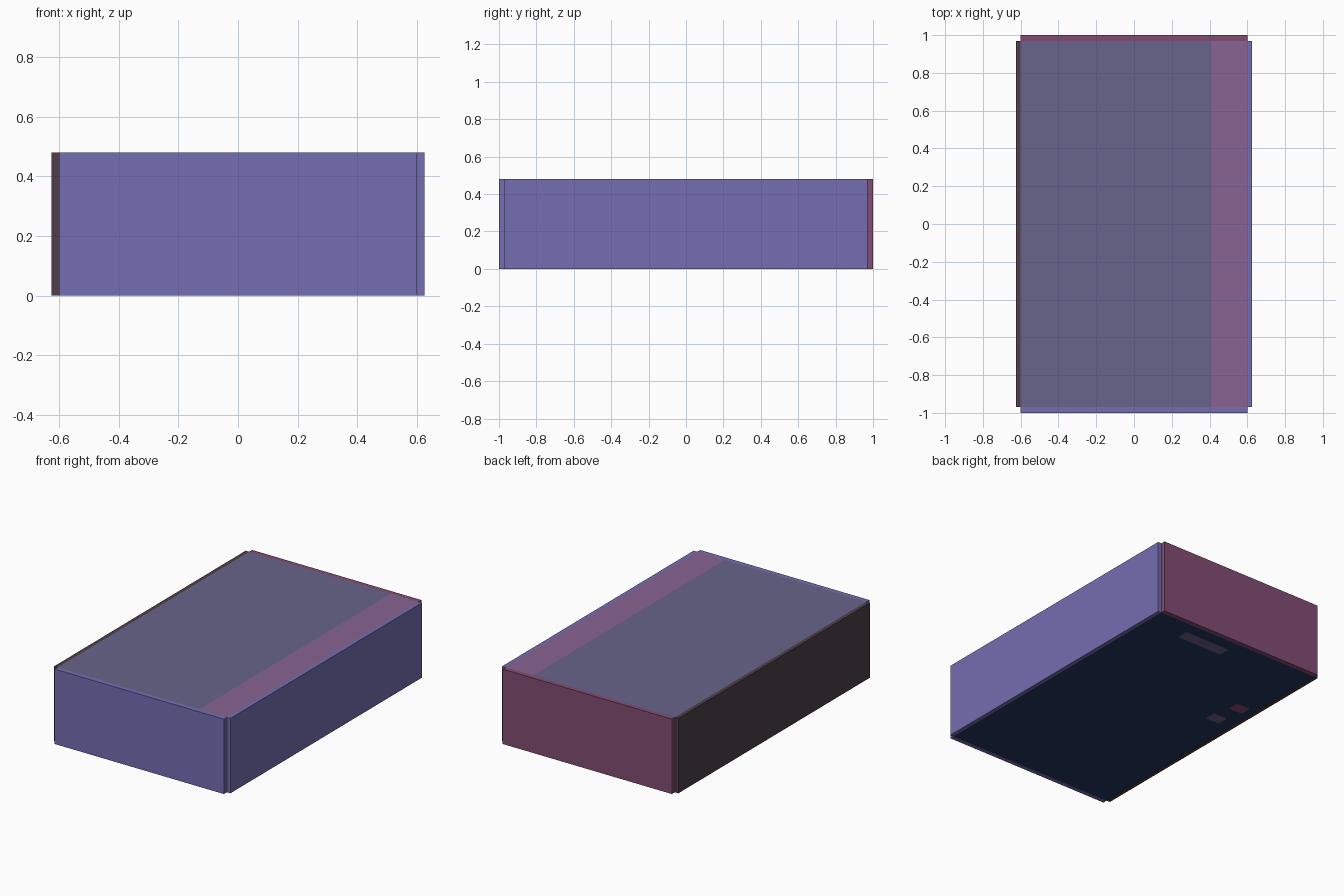
import bpy

cube = bpy.data.objects.get("Cube")
if cube:
    bpy.data.objects.remove(cube, do_unlink=True)


def material(name, rgb):
    """Flat material from 8-bit display colour, converted to linear."""
    lin = [((c / 255 + 0.055) / 1.055) ** 2.4 for c in rgb] + [1.0]
    mat = bpy.data.materials.new(name)
    mat.use_nodes = True
    mat.diffuse_color = lin
    mat.node_tree.nodes["Principled BSDF"].inputs["Base Color"].default_value = lin
    return mat


violet = material("violet", (117, 109, 178))
slate = material("slate_grey", (104, 100, 139))
mauve = material("mauve", (137, 100, 146))
plum = material("plum", (130, 77, 114))
brown = material("dark_brown", (78, 62, 72))
navy = material("navy", (34, 54, 93))


def panel(name, mat, x, y, z):
    """Box spanning the given (low, high) ranges."""
    bpy.ops.mesh.primitive_cube_add(size=1)
    ob = bpy.context.object
    ob.name = name
    spans = (x, y, z)
    ob.location = [(a + b) / 2 for a, b in spans]
    ob.scale = [b - a for a, b in spans]
    bpy.ops.object.transform_apply(location=True, scale=True)
    ob.data.materials.append(mat)
    return ob


W, SIDE = 0.6, 0.625      # inner and outer half width
D, END = 0.97, 1.0        # inner and outer half depth
H, T = 0.48, 0.025        # height and board thickness
SPLIT = 0.405             # seam between the two lid boards
LIFT = 0.002              # base sits just above the patches

# Four upright walls, leaving open notches at the corners
panel("front_wall", violet, (-W, W), (-END, -D), (0, H))
panel("back_wall", plum, (-W, W), (D, END), (0, H))
panel("left_wall", violet, (W, SIDE), (-D, D), (0, H))
panel("right_wall", brown, (-SIDE, -W), (-D, D), (0, H))

# Two-piece lid and the base
panel("lid_main", slate, (-W, SPLIT), (-D, D), (H - T, H))
panel("lid_strip", mauve, (SPLIT, W), (-D, D), (H - T, H))
panel("base", navy, (-W, W), (-D, D), (LIFT, T))

# Thin patches under the base: material, centre x, centre y, width, depth
patches = [(slate, 0.17, 0.85, 0.33, 0.08),
           (slate, -0.47, 0.21, 0.1, 0.08),
           (plum, -0.5, 0.39, 0.1, 0.08)]
for i, (mat, x, y, w, d) in enumerate(patches):
    panel(f"base_patch_{i + 1}", mat, (x - w / 2, x + w / 2),
          (y - d / 2, y + d / 2), (0, LIFT))
